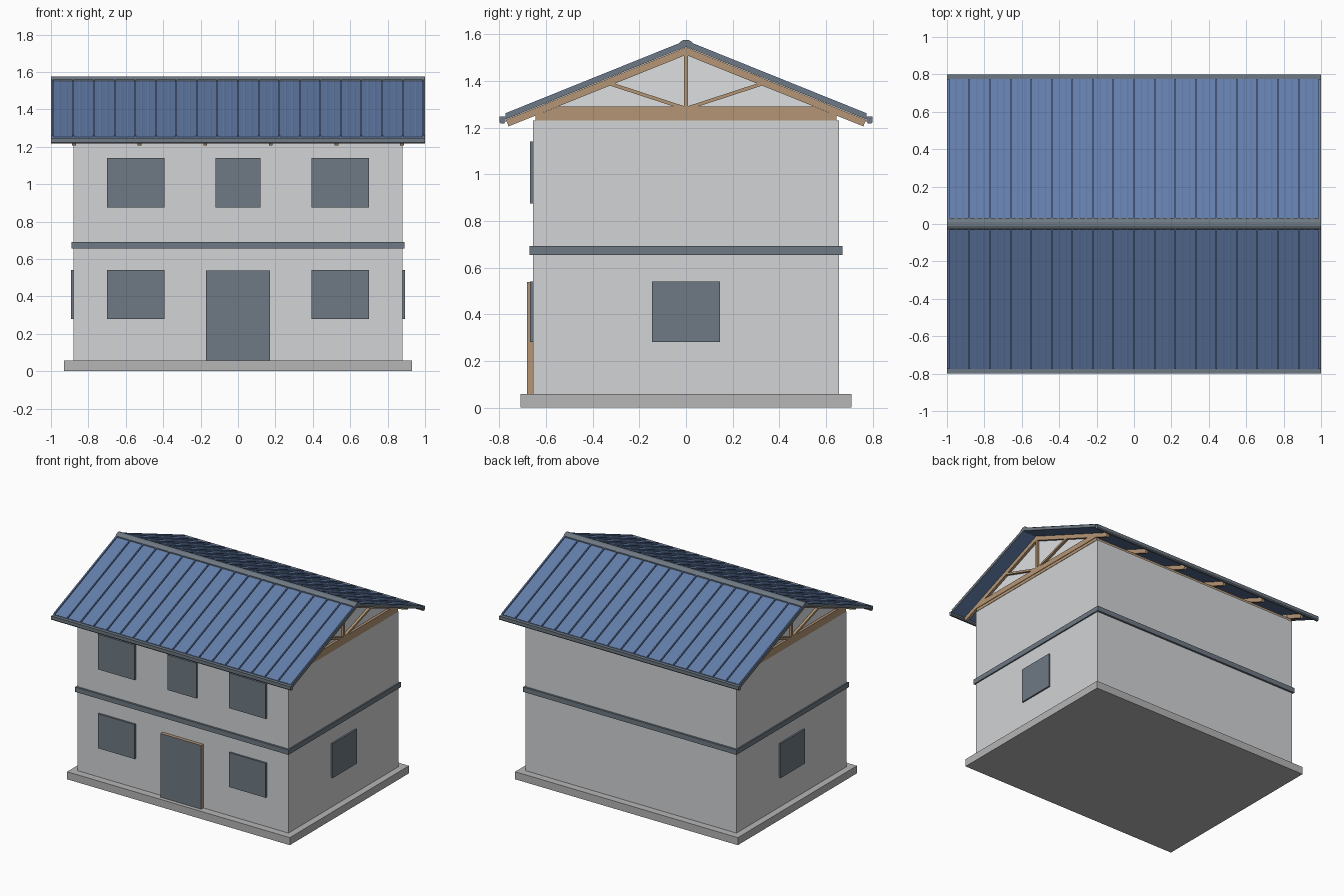
import bpy, bmesh
from mathutils import Vector

cube = bpy.data.objects.get("Cube")
if cube:
    bpy.data.objects.remove(cube, do_unlink=True)


def material(name, *rgb):
    color = [(c / 255) ** 2.2 for c in rgb] + [1]
    m = bpy.data.materials.new(name)
    m.use_nodes = True
    m.diffuse_color = color
    m.node_tree.nodes["Principled BSDF"].inputs["Base Color"].default_value = color
    return m


PLASTER = material("plaster", 208, 210, 212)
GABLE = material("gable plaster", 220, 222, 224)
CONCRETE = material("concrete", 180, 180, 181)
SLATE = material("slate grey", 110, 120, 130)
WOOD = material("timber", 178, 148, 116)
BLUE = material("blue metal", 99, 125, 169)


def loft(name, pairs, *mats):
    """Join matching start and end outlines into closed solids."""
    bm = bmesh.new()
    for start, end in pairs:
        a = [bm.verts.new(p) for p in start]
        b = [bm.verts.new(p) for p in end]
        bm.faces.new(a)
        bm.faces.new(b[::-1])
        for i in range(len(a)):
            j = (i + 1) % len(a)
            bm.faces.new((a[j], a[i], b[i], b[j]))
    bmesh.ops.recalc_face_normals(bm, faces=bm.faces)
    mesh = bpy.data.meshes.new(name)
    bm.to_mesh(mesh)
    bm.free()
    for m in mats:
        mesh.materials.append(m)
    obj = bpy.data.objects.new(name, mesh)
    bpy.context.collection.objects.link(obj)
    return obj


def prism(name, profiles, x0, x1, mat):
    """Extrude (y, z) profiles along x."""
    return loft(name, [([(x0, y, z) for y, z in p], [(x1, y, z) for y, z in p])
                       for p in profiles], mat)


def rect(y0, y1, z0, z1):
    return [(y0, z0), (y1, z0), (y1, z1), (y0, z1)]


def box(name, x0, x1, y0, y1, z0, z1, *mats):
    return loft(name, [([(x0, y, z) for y, z in rect(y0, y1, z0, z1)],
                        [(x1, y, z) for y, z in rect(y0, y1, z0, z1)])], *mats)


def strut(a, b, width):
    """Profile of a straight bar between two (y, z) points."""
    a, b = Vector(a), Vector(b)
    side = (b - a).orthogonal().normalized() * width / 2
    return [tuple(p) for p in (a + side, b + side, b - side, a - side)]


# Body
box("foundation", -.93, .93, -.71, .71, 0, .057, CONCRETE)
box("walls", -.88, .88, -.655, .655, .057, 1.23, PLASTER)
box("floor_band", -.89, .89, -.67, .67, .655, .692, SLATE)

# Windows and door
for floor, z0, z1 in (("lower", .28, .54), ("upper", .875, 1.14)):
    for side, x in (("right", -.547), ("left", .547)):
        box(f"{floor}_{side}_window", x - .153, x + .153, -.669, -.65, z0, z1, SLATE)
box("upper_middle_window", -.12, .12, -.669, -.65, .875, 1.14, SLATE)
for side, s in (("right", -1), ("left", 1)):
    box(f"{side}_end_window", s * .87, s * .892, -.145, .145, .28, .54, SLATE)
door = box("door", -.17, .17, -.681, -.65, .057, .538, WOOD, SLATE)
for face in door.data.polygons:
    if face.normal.y < -.5:
        face.material_index = 1

# Roof geometry: height of a sloping line at distance y from the ridge
SLOPE = .403


def line(top, y):
    return top - SLOPE * abs(y)


# Wall plates
for side, s in (("front", -1), ("back", 1)):
    box(f"{side}_wall_plate", -.875, .875, s * .62, s * .645, 1.23, 1.252, WOOD)
for side, s in (("right", -1), ("left", 1)):
    box(f"{side}_wall_plate", s * .855, s * .883, -.645, .645, 1.23, 1.252, WOOD)
    panel = [(-.62, 1.24), (.62, 1.24), (.62, line(1.54, .62)),
             (0, 1.54), (-.62, line(1.54, .62))]
    prism(f"{side}_gable_panel", [panel], s * .858, s * .868, GABLE)

# Trusses
rafters = [(-.773, line(1.545, .773)), (0, 1.545), (.773, line(1.545, .773)),
           (.76, line(1.512, .76)), (0, 1.512), (-.76, line(1.512, .76))]
chord = [(-.645, 1.252), (.645, 1.252), (.55, 1.29), (-.55, 1.29)]
truss = [rafters, chord, rect(-.008, .008, 1.28, 1.52)]
truss += [strut((s * .01, 1.285), (s * .325, 1.388), .015) for s in (-1, 1)]
for i in range(6):
    x = -.877 + i * .3508
    prism(f"truss_{i + 1}", truss, x - .01, x + .01, WOOD)

# Ribbed metal sheets: tall seams with two shallow ridges between them
PITCH, SEAMS = .11, 19
section = [(-.994, -.016)]
for i in range(SEAMS):
    x = -.99 + i * PITCH
    section += [(x - .004, 0), (x - .004, .01), (x + .004, .01), (x + .004, 0)]
    if i < SEAMS - 1:
        for third in (1, 2):
            c = x + third * PITCH / 3
            section += [(c - .006, 0), (c, .002), (c + .006, 0)]
section.append((.994, -.016))
for side, s in (("front", -1), ("back", 1)):
    ends = [[(x, s * y, line(1.564, y) + h) for x, h in section] for y in (.004, .775)]
    loft(f"{side}_roof_sheet", [ends], BLUE)
    barge = [(0, 1.57), (s * .775, line(1.57, .775)),
             (s * .772, line(1.547, .772)), (0, 1.547)]
    for end, e in (("right", -1), ("left", 1)):
        prism(f"{side}_{end}_barge_trim", [barge], e * .993, e, SLATE)
    # Gutter with chamfered lower edge
    gutter = [(s * .775, 1.248), (s * .8, 1.248), (s * .8, 1.224),
              (s * .794, 1.217), (s * .781, 1.217), (s * .775, 1.224)]
    prism(f"{side}_gutter", [gutter], -1, 1, SLATE)

# Ridge cap
half = [(.032, 1.548), (.032, 1.56), (.022, 1.57), (.01, 1.576)]
cap = half + [(-y, z) for y, z in reversed(half)]
prism("ridge_cap", [cap], -1, 1, SLATE)
